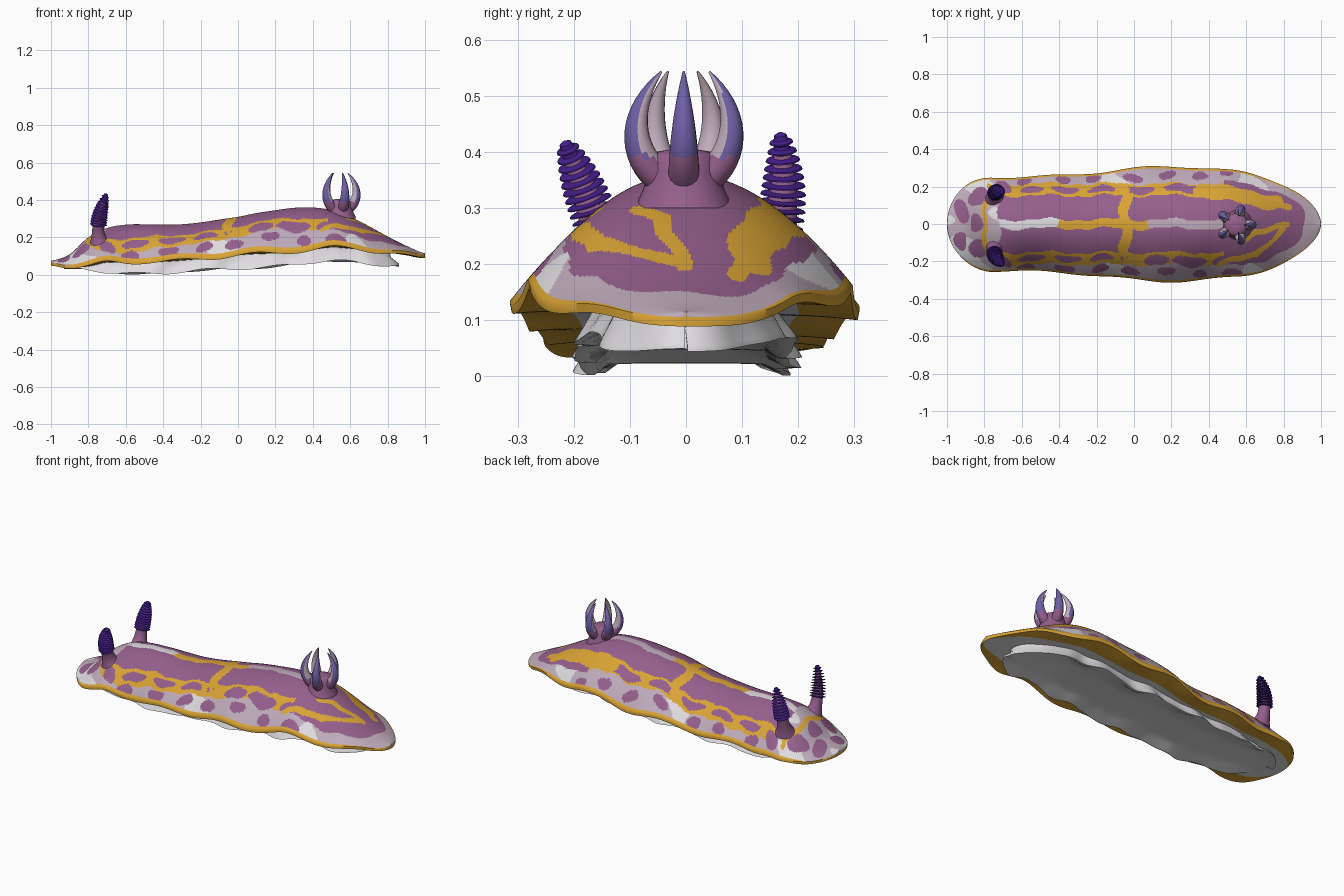
import bpy, bmesh, math, random
from mathutils import Vector

random.seed(4)
cube = bpy.data.objects.get("Cube")
if cube:
    bpy.data.objects.remove(cube)

COLOURS = {
    "mauve": (.30, .114, .262), "gold": (.70, .37, .035), "lilac": (.52, .41, .495),
    "white": (.74, .72, .74), "violet": (.061, .013, .263), "slate_violet": (.156, .114, .376),
}
MATS = []
for label, rgb in COLOURS.items():
    m = bpy.data.materials.new(label)
    m.use_nodes = True
    m.diffuse_color = (*rgb, 1)
    bsdf = m.node_tree.nodes["Principled BSDF"]
    bsdf.inputs["Base Color"].default_value = (*rgb, 1)
    bsdf.inputs["Roughness"].default_value = .6
    MATS.append(m)
MAUVE, GOLD, LILAC, WHITE, VIOLET, SLATE = range(6)


def spline(keys, x):
    """Smooth curve through evenly spaced heights over x from -1 to 1."""
    s = (x + 1) / 2 * (len(keys) - 1)
    i = min(int(s), len(keys) - 2)
    f = s - i
    a, b, c, d = (keys[min(max(i + k, 0), len(keys) - 1)] for k in (-1, 0, 1, 2))
    return b + f / 2 * (c - a + f * (2 * a - 5 * b + 4 * c - d + f * (3 * (b - c) + d - a)))


def loft(name, rings, rule, angle=60):
    """Skin closed rings and colour each face by a rule."""
    bm = bmesh.new()
    vs = [[bm.verts.new(p) for p in ring] for ring in rings]
    n = len(rings[0])
    keyed = []
    for i in range(len(rings) - 1):
        for j in range(n):
            k = (j + 1) % n
            keyed.append((bm.faces.new((vs[i][j], vs[i][k], vs[i + 1][k], vs[i + 1][j])), i, j))
    keyed.append((bm.faces.new(vs[0]), 0, 0))
    keyed.append((bm.faces.new(vs[-1]), len(rings) - 2, 0))
    bmesh.ops.recalc_face_normals(bm, faces=bm.faces[:])
    for face, i, j in keyed:
        face.material_index = rule(i, j, face.calc_center_median(), face.normal)
    mesh = bpy.data.meshes.new(name)
    bm.to_mesh(mesh)
    bm.free()
    for m in MATS:
        mesh.materials.append(m)
    obj = bpy.data.objects.new(name, mesh)
    bpy.context.collection.objects.link(obj)
    bpy.ops.object.select_all(action='DESELECT')
    obj.select_set(True)
    bpy.context.view_layer.objects.active = obj
    bpy.ops.object.shade_smooth_by_angle(angle=math.radians(angle))


def tube(path, radii, sides=16):
    """Rings of the given radii set square to a path."""
    rings = []
    for i, p in enumerate(path):
        tan = (path[min(i + 1, len(path) - 1)] - path[max(i - 1, 0)]).normalized()
        u = tan.cross(Vector((.31, .95, .02))).normalized()
        v = tan.cross(u)
        rings.append([p + radii[i] * (u * math.cos(a) + v * math.sin(a))
                      for a in (math.tau * k / sides for k in range(sides))])
    return rings


def bezier(a, b, c, d, f):
    g = 1 - f
    return a * g**3 + b * 3 * g * g * f + c * 3 * g * f * f + d * f**3


# Body outlines
BACK = [.075, .11, .2, .25, .268, .27, .268, .27, .28, .295, .31,
        .33, .345, .358, .36, .345, .31, .26, .205, .155, .115]
RIM = [.065, .055, .06, .08, .08, .085, .085, .09, .1, .11, .12,
       .125, .13, .14, .15, .16, .155, .145, .135, .12, .105]
SOLE = [.04, .035, .025, .012, .008, .006, .006, .015, .025, .03, .03,
        .035, .045, .055, .065, .075, .07, .055, .05, .05, .06]


def half_width(x, side):
    w = .25 + .058 * math.exp(-((x - .2) / .45) ** 2) + .006 * math.sin(13 * x + side)
    if x < -.75:
        w *= math.sqrt(max(0, 1 - ((x + .75) / .25) ** 2))
    if x > .55:
        w *= max(0, 1 - ((x - .55) / .45) ** 1.9) ** .55
    return max(w, .002)


def rim_height(x, t):
    fade = min(1, (1 - abs(x)) * 6)
    return spline(RIM, x) + .012 * fade * abs(t) ** 3 * math.sin(15 * x + (2 if t > 0 else 0))


# Spots: x, y, length, breadth
spots = [(-.92, .075, .04, .065), (-.92, -.085, .035, .05), (-.85, .0, .035, .05),
         (.03, .185, .09, .02), (.28, .19, .11, .022), (.13, -.195, .07, .028), (.3, -.2, .085, .03),
         (.45, -.195, .04, .02), (-.05, -.185, .025, .016)]
for side in (1, -1):
    spots += [(-.83, side * .14, .05, .05), (-.7, side * .2, .045, .03)]
    for k in range(7):
        spots.append((-.56 + .18 * k + random.uniform(-.03, .03), side * (.232 + .006 * k),
                      random.uniform(.035, .06), .022))
    for k in range(3):
        spots.append((-.54 + .18 * k, side * .183, .07, .018))

# Gold strokes: half thickness, then points along the stroke
strokes = [(.014, (.83, -.005), (.72, -.02), (.64, -.04), (.6, -.09)),
           (.014, (.81, -.015), (.74, -.08), (.66, -.16), (.45, -.215)),
           (.036, (.36, .185), (.5, .16), (.62, .14), (.75, .115)),
           (.016, (.72, .115), (.82, .085)),
           (.013, (-.78, .2), (-.79, .06), (-.81, -.06), (-.75, -.2)),
           (.012, (-.045, .2), (-.045, .1), (-.03, 0), (-.05, -.1), (-.045, -.2))]


def on_stroke(p, stroke):
    for a, b in zip(stroke[1:], stroke[2:]):
        a, d = Vector(a), Vector(b) - Vector(a)
        f = min(max((p - a).dot(d) / d.length_squared, 0), 1)
        if (a + d * f - p).length < stroke[0]:
            return True
    return False


def paint(x, y, t):
    """Colour of the back at a point."""
    a = abs(t)
    if a > .965 and x > -.9:
        return GOLD
    px = x + .012 * math.sin(31 * y + 9 * x)
    py = y + .008 * math.sin(19 * x + 1) + .004 * math.sin(47 * x)
    b = abs(py)
    if any(on_stroke(Vector((px, py)), s) for s in strokes):
        return GOLD
    for sx, sy, length, breadth in spots:
        if ((px - sx) / length) ** 2 + ((py - sy) / breadth) ** 2 < 1:
            return MAUVE
    # tail field
    if x > .48 and ((px - .45) / .47) ** 2 + (py / .225) ** 2 < 1:
        return LILAC if b < .022 and px < .5 else MAUVE
    # banded back
    if -.72 < px < .5 and b < .216:
        if b > .152 or abs(px + .045) < .028:
            return GOLD
        if b < .024:
            if px < -.4:
                return WHITE
            return GOLD if px < .08 else LILAC
        return MAUVE
    patch = math.sin(9 * x + 3) + math.sin(17 * x + 14 * y) + .5 * math.sin(40 * y)
    return WHITE if patch > 1.25 else LILAC


# Mantle: domed back with a thin wavy skirt
ACROSS, UNDER, ALONG = 100, 24, 400
rings = []
for i in range(ALONG + 1):
    x = -math.cos(math.pi * i / ALONG)
    ring = []
    for j in range(ACROSS + 1):
        t = 2 * j / ACROSS - 1
        ring.append((x, t * half_width(x, t),
                     rim_height(x, t) + (spline(BACK, x) - spline(RIM, x)) * (1 - abs(t) ** 2)))
    for j in range(UNDER + 1):
        t = 1 - 2 * j / UNDER
        ring.append((x, .99 * t * half_width(x, t), rim_height(x, t) - .016))
    rings.append(ring)


def mantle_rule(i, j, c, normal):
    if j < ACROSS:
        return paint(c.x, c.y, 2 * (j + .5) / ACROSS - 1)
    t = 1 - 2 * (j - ACROSS - .5) / UNDER
    return GOLD if abs(t) > .66 else WHITE


loft("mantle", rings, mantle_rule)

# Foot: pale ruffled sole beneath the mantle, flaring downwards
rings = []
for i in range(161):
    c = -math.cos(math.pi * i / 160)
    x = -.035 + .895 * c
    w = .182 * max(1 - c ** 4, 0) ** .5 + .003
    low, high = spline(SOLE, x), spline(RIM, x) + .005
    fade = 1 - c ** 8
    ring = []
    for side in (1, -1):
        ruffle = fade * (.012 * math.sin(21 * x + side) + .005 * math.sin(37 * x))
        edge = low + .006 * math.sin(17 * x + 2 * side)
        half = [(.94, w * .85, high), (.95, w * .85 + ruffle, (high + low) / 2 + .005),
                (1, w + ruffle, edge + .01), (1, w * 1.03 + ruffle, edge), (1, w * .95 + ruffle, edge),
                (.97, w * .75, low + .016 * fade), (.96, w * .4, low + .018 * fade)]
        ring += [(x * s, side * y, z) for s, y, z in (half if side == 1 else half[::-1])]
    rings.append(ring)
loft("foot", rings, lambda i, j, c, normal: WHITE)

# Head horns: smooth stalk below stacked thin plates
HORNS = {"right_horn": ((-.74, -.125, .17), (-.745, -.165, .29), (-.705, -.215, .415)),
         "left_horn": ((-.74, .135, .17), (-.74, .17, .29), (-.705, .168, .43))}
for name, points in HORNS.items():
    base, mid, tip = map(Vector, points)
    control = mid * 2 - (base + tip) / 2
    stations = [(0, .055, False), (.1, .042, False), (.22, .034, False), (.36, .03, False)]
    for k in range(11):
        f = .4 + .054 * k
        core = .031 - .0018 * k
        fin = .043 * (1 - (k / 13) ** 2.6)
        stations += [(f, core, True), (f + .014, fin, True), (f + .022, fin * .97, True), (f + .034, core, k > 8)]
    stations += [(1, .011, True), (1.015, .003, True)]
    path = [base * (1 - f) ** 2 + control * 2 * f * (1 - f) + tip * f * f for f, r, v in stations]
    loft(name, tube(path, [s[1] for s in stations], 20),
         lambda i, j, c, normal, s=stations: VIOLET if s[i][2] else MAUVE, 35)

# Gill plume: short trunk and five incurved prongs
centre = Vector((.545, -.004, 0))
trunk = [(.3, .088), (.335, .072), (.365, .064), (.39, .06), (.4, .05), (.405, .02)]
loft("gill_trunk", tube([centre + Vector((0, 0, z)) for z, r in trunk], [r for z, r in trunk], 24),
     lambda i, j, c, normal: MAUVE)
for k in range(5):
    angle = math.tau * k / 5
    out = Vector((math.cos(angle), math.sin(angle), 0))
    a, b, c, d = (centre + out * r + Vector((0, 0, z))
                  for r, z in ((.035, .345), (.106, .395), (.104, .475), (.042 + .006 * (k % 2), .543)))
    steps = [f / 16 for f in range(17)]
    radii = [.026 * (1 - f ** 2) + .002 for f in steps]

    def prong_rule(i, j, c, normal, out=out):
        if c.z < .39:
            return MAUVE
        return SLATE if normal.dot(out) > .1 else LILAC

    loft("gill_prong_%d" % (k + 1), tube([bezier(a, b, c, d, f) for f in steps], radii), prong_rule)
